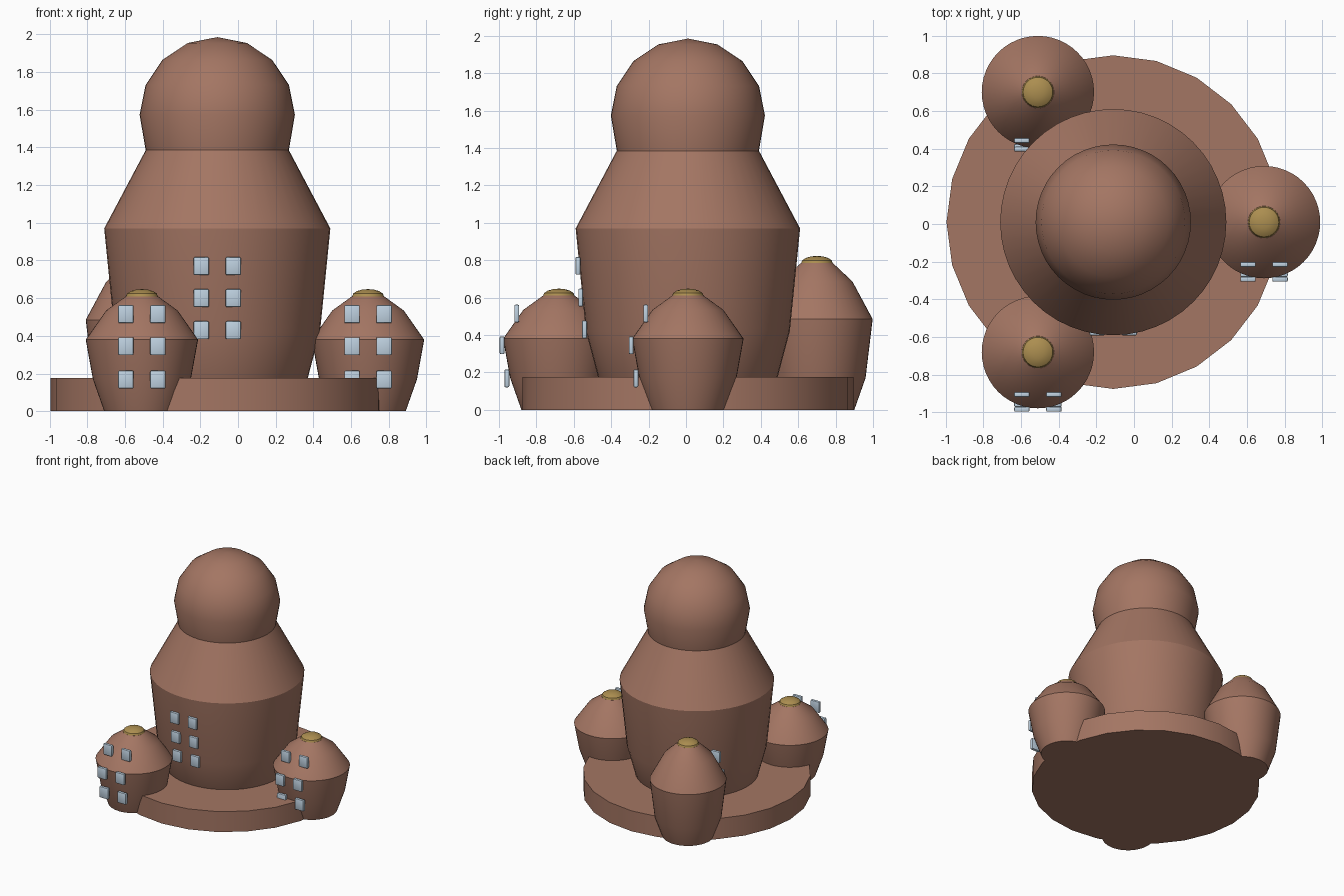
import bpy, bmesh, math

if "Cube" in bpy.data.objects:
    bpy.data.objects.remove(bpy.data.objects["Cube"])


def material(name, rgb):
    m = bpy.data.materials.new(name)
    m.diffuse_color = (*rgb, 1)
    m.use_nodes = True
    m.node_tree.nodes["Principled BSDF"].inputs["Base Color"].default_value = m.diffuse_color
    return m


CLAY = material("clay brown", (0.37, 0.18, 0.125))
GOLD = material("dull gold", (0.41, 0.27, 0.08))
GLASS = material("pale blue glass", (0.52, 0.64, 0.75))

CX, CY = -0.11, 0.01


def finish(bm, name, mat, loc=(0, 0, 0), smooth=True):
    bmesh.ops.recalc_face_normals(bm, faces=bm.faces)
    me = bpy.data.meshes.new(name)
    bm.to_mesh(me)
    bm.free()
    me.materials.append(mat)
    ob = bpy.data.objects.new(name, me)
    ob.location = loc
    bpy.context.collection.objects.link(ob)
    if smooth:
        bpy.ops.object.select_all(action='DESELECT')
        ob.select_set(True)
        bpy.context.view_layer.objects.active = ob
        bpy.ops.object.shade_smooth_by_angle(angle=math.radians(29))
    return ob


def lathe(name, profile, mat, loc, n=48, smooth=True):
    """Revolve (radius, height) points around z, closing both ends."""
    bm = bmesh.new()
    rings = []
    for r, z in profile:
        if r < 1e-4:
            rings.append([bm.verts.new((0, 0, z))])
        else:
            rings.append([bm.verts.new((r * math.cos(2 * math.pi * i / n),
                                        r * math.sin(2 * math.pi * i / n), z))
                          for i in range(n)])
    for a, b in zip(rings, rings[1:]):
        for i in range(n):
            j = (i + 1) % n
            if len(b) == 1:
                bm.faces.new((a[i], a[j], b[0]))
            else:
                bm.faces.new((a[i], a[j], b[j], b[i]))
    for ring in (rings[0], rings[-1]):
        if len(ring) > 1:
            bm.faces.new(ring)
    return finish(bm, name, mat, loc, smooth)


def windows(name, x, y, rows):
    """Two columns of small bevelled panes; rows hold (height, y offset)."""
    bm = bmesh.new()
    for z, dy in rows:
        for dx in (-0.085, 0.085):
            cube = bmesh.ops.create_cube(bm, size=1)["verts"]
            bmesh.ops.scale(bm, vec=(0.082, 0.026, 0.095), verts=cube)
            bmesh.ops.translate(bm, vec=(x + dx, y + dy, z), verts=cube)
    bmesh.ops.bevel(bm, geom=bm.edges[:], offset=0.007, segments=2,
                    profile=0.5, affect='EDGES')
    finish(bm, name, GLASS)


# round platform
lathe("platform", [(0.885, 0), (0.885, 0.175)], CLAY, (CX, CY, 0), 24)

# main tower with sloped shoulder
lathe("main_tower", [(0.40, 0.02), (0.48, 0.175), (0.545, 0.42), (0.60, 0.97),
                     (0.38, 1.385)], CLAY, (CX, CY, 0))

# ball dome on the tower
dome = [(0.38, 1.385)]
for k in range(5):
    a = math.radians(22.5 * k)
    dome.append((0.412 * math.cos(a), 1.573 + 0.412 * math.sin(a)))
lathe("main_dome", dome, CLAY, (CX, CY, 0))

windows("main_windows", CX, CY, [(0.77, -0.588), (0.60, -0.573), (0.43, -0.553)])

# three small turrets: name, x, y, shoulder height, roof height, window rows
LOW = [(0.515, -0.225), (0.345, -0.303), (0.168, -0.278)]
TALL = [(0.60, -0.257), (0.43, -0.303), (0.26, -0.288)]
TURRETS = [("front_turret", -0.51, -0.68, 0.38, 0.23, LOW),
           ("right_turret", 0.69, 0.01, 0.38, 0.23, LOW),
           ("back_turret", -0.51, 0.70, 0.485, 0.30, TALL)]
for name, x, y, edge, roof, rows in TURRETS:
    top = edge + roof
    lathe(name, [(0.20, 0), (0.26, 0.17), (0.298, edge),
                 (0.19, edge + roof * 0.67), (0.085, top), (0, top)],
          CLAY, (x, y, 0))
    # flattened gold cap
    cap = [(0, -0.008), (0.085, -0.002)]
    for k in range(1, 5):
        a = math.radians(22.5 * k)
        cap.append((0.085 * math.cos(a), 0.038 * math.sin(a)))
    lathe(name + "_cap", cap[1:], GOLD, (x, y, top), 32)
    windows(name + "_windows", x, y, rows)
